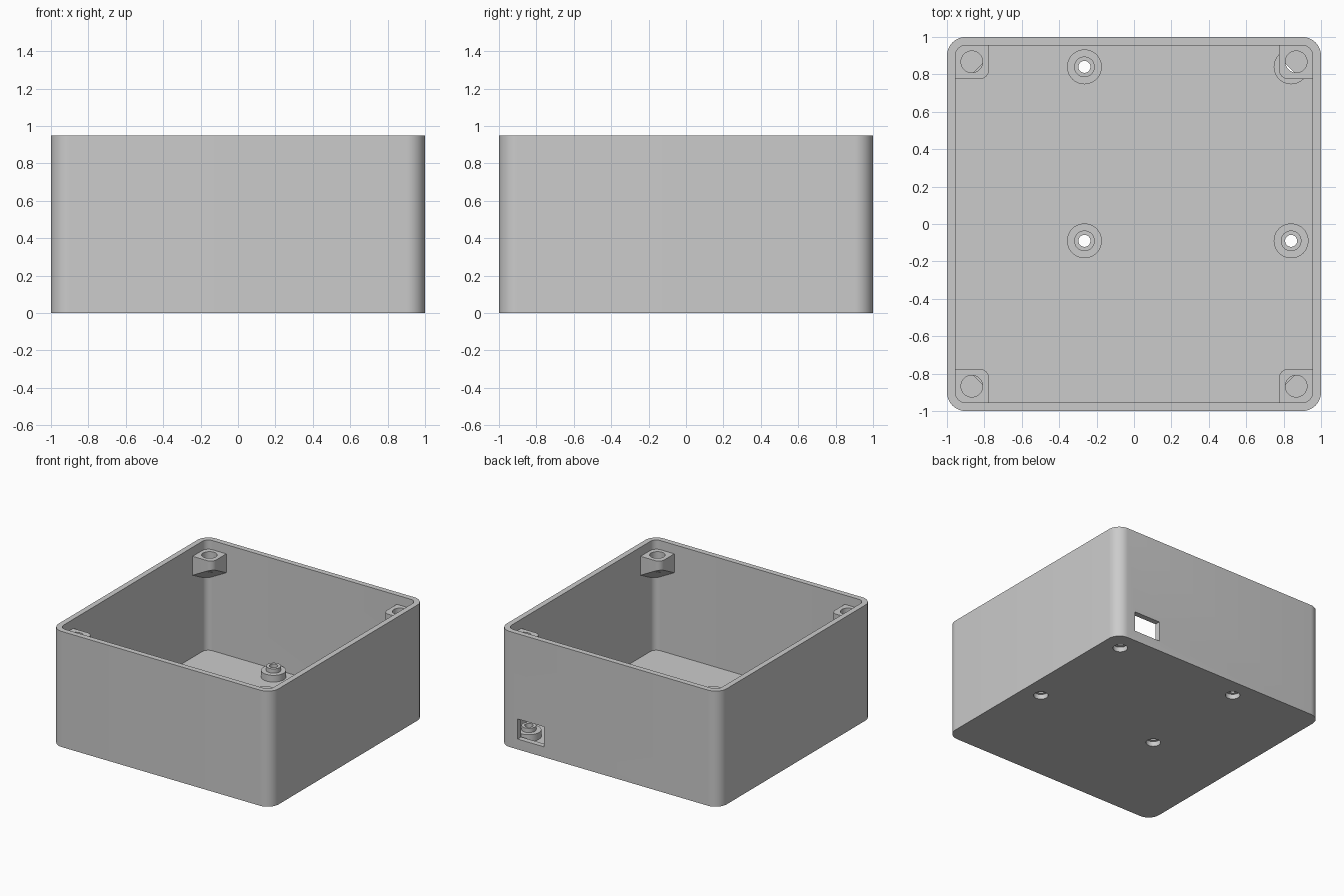
import bpy, bmesh
from math import sin, cos, pi, radians

if "Cube" in bpy.data.objects:
    bpy.data.objects.remove(bpy.data.objects["Cube"])

grey = bpy.data.materials.new("light grey plastic")
grey.use_nodes = True
grey.diffuse_color = (0.6, 0.6, 0.6, 1)
grey.node_tree.nodes["Principled BSDF"].inputs["Base Color"].default_value = (0.6, 0.6, 0.6, 1)

HEIGHT, WALL, FLOOR = 0.95, 0.045, 0.045
POST_IN, POST_TOP = 0.775, 0.875


def finish(name, bm):
    bmesh.ops.recalc_face_normals(bm, faces=bm.faces)
    mesh = bpy.data.meshes.new(name)
    bm.to_mesh(mesh)
    bm.free()
    mesh.materials.append(grey)
    ob = bpy.data.objects.new(name, mesh)
    bpy.context.collection.objects.link(ob)
    return ob


def arc(cx, cy, r, start, sweep=pi / 2, n=10):
    return [(cx + r * cos(start + sweep * i / n), cy + r * sin(start + sweep * i / n))
            for i in range(n + 1)]


def rounded_square(half, r):
    c = half - r
    corners = [(c, c), (-c, c), (-c, -c), (c, -c)]
    return [p for k, (x, y) in enumerate(corners) for p in arc(x, y, r, k * pi / 2)]


def prism(name, outline, low, high):
    """Extrude an outline; low is a height or a function of (x, y)."""
    bm = bmesh.new()
    base = low if callable(low) else lambda x, y: low
    bottom = [bm.verts.new((x, y, base(x, y))) for x, y in outline]
    top = [bm.verts.new((x, y, high)) for x, y in outline]
    bm.faces.new(bottom)
    bm.faces.new(top)
    for i in range(len(outline)):
        j = (i + 1) % len(outline)
        bm.faces.new((bottom[i], bottom[j], top[j], top[i]))
    return finish(name, bm)


def circle(x, y, r):
    return arc(x, y, r, 0, 2 * pi, 40)[:-1]


def lathe(name, profile, x, y, n=40):
    """Revolve a closed (radius, height) profile around a vertical axis."""
    bm = bmesh.new()
    rings = [[bm.verts.new((x + r * cos(2 * pi * i / n), y + r * sin(2 * pi * i / n), z))
              for r, z in profile] for i in range(n)]
    for i in range(n):
        a, b = rings[i], rings[(i + 1) % n]
        for k in range(len(profile)):
            m = (k + 1) % len(profile)
            bm.faces.new((a[k], a[m], b[m], b[k]))
    return finish(name, bm)


def activate(ob):
    bpy.ops.object.select_all(action='DESELECT')
    ob.select_set(True)
    bpy.context.view_layer.objects.active = ob


def cut(ob, cutter):
    cutter.hide_render = True
    activate(ob)
    mod = ob.modifiers.new("cut", 'BOOLEAN')
    mod.operation, mod.solver, mod.object = 'DIFFERENCE', 'EXACT', cutter
    bpy.ops.object.modifier_apply(modifier=mod.name)
    bpy.data.objects.remove(cutter)


parts = []

# Open box with rounded vertical corners
case = prism("case", rounded_square(1, 0.1), 0, HEIGHT)
cut(case, prism("cavity", rounded_square(1 - WALL, 0.055), FLOOR, 1.2))
parts.append(case)

# Port opening low in the back wall
port = [(0.59, 0.9), (0.83, 0.9), (0.83, 1.1), (0.59, 1.1)]
cut(case, prism("port_cutter", port, 0.085, 0.25))

# Stepped board standoffs, with screw recesses under the floor
step = [(0.032, 0.04), (0.093, 0.04), (0.093, 0.1), (0.055, 0.1), (0.055, 0.135), (0.032, 0.135)]
for x in (-0.265, 0.84):
    for y in (-0.09, 0.84):
        cut(case, prism("recess_cutter", circle(x, y, 0.055), -0.1, 0.07))
        parts.append(lathe("standoff", step, x, y))

# Corner screw posts with a sloping underside and a blind hole
for sx in (-1, 1):
    for sy in (-1, 1):
        outline = [(0.96, 0.96), (POST_IN, 0.96)]
        outline += arc(POST_IN + 0.05, POST_IN + 0.05, 0.05, pi) + [(0.96, POST_IN)]
        outline = [(sx * x, sy * y) for x, y in outline]

        def slope(x, y):
            return 0.815 - 0.53 * (abs(x) + abs(y) - 2 * POST_IN)

        post = prism("corner_post", outline, slope, POST_TOP)
        cut(post, prism("hole_cutter", circle(sx * 0.867, sy * 0.867, 0.058), 0.753, 1.0))
        parts.append(post)

for ob in parts:
    activate(ob)
    bpy.ops.object.shade_smooth_by_angle(angle=radians(30))
